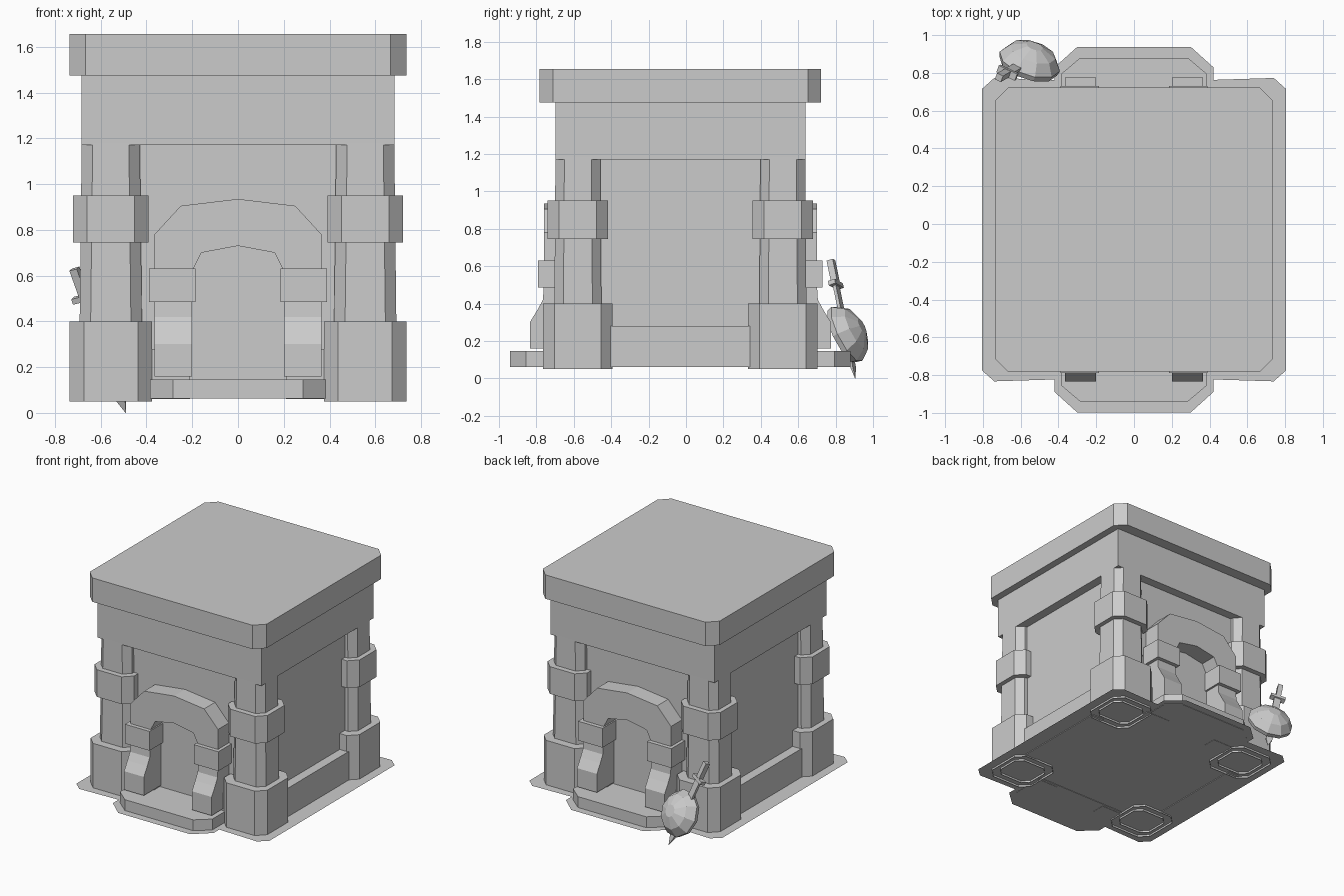
import bpy, bmesh, math
from mathutils import Vector, Matrix

if "Cube" in bpy.data.objects:
    bpy.data.objects.remove(bpy.data.objects["Cube"])

CY = -0.03  # y of the building's centre line


def loft(name, rings, bottom=True, top=True, matrix=None):
    """Skin a stack of equal-length point rings, optionally capping the ends."""
    bm = bmesh.new()
    vr = [[bm.verts.new(p) for p in r] for r in rings]
    n = len(vr[0])
    for a, b in zip(vr, vr[1:]):
        for i in range(n):
            j = (i + 1) % n
            bm.faces.new((a[i], a[j], b[j], b[i]))
    if bottom:
        bm.faces.new(vr[0][::-1])
    if top:
        bm.faces.new(vr[-1])
    bmesh.ops.recalc_face_normals(bm, faces=bm.faces)
    me = bpy.data.meshes.new(name)
    bm.to_mesh(me)
    bm.free()
    ob = bpy.data.objects.new(name, me)
    bpy.context.collection.objects.link(ob)
    if matrix:
        ob.matrix_world = matrix
    return ob


def rect(cx, cy, hx, hy, z, c=0.0):
    """Rectangle ring, with chamfered corners when c > 0."""
    if c == 0:
        pts = [(-hx, -hy), (hx, -hy), (hx, hy), (-hx, hy)]
    else:
        pts = [(-hx + c, -hy), (hx - c, -hy), (hx, -hy + c), (hx, hy - c),
               (hx - c, hy), (-hx + c, hy), (-hx, hy - c), (-hx, -hy + c)]
    return [(cx + x, cy + y, z) for x, y in pts]


def block(name, cx, cy, hx, hy, z0, z1, c=0.0, **kw):
    return loft(name, [rect(cx, cy, hx, hy, z0, c), rect(cx, cy, hx, hy, z1, c)], **kw)


# Main body: recessed walls, overhanging upper band, roof slab
block("walls", 0, CY, 0.615, 0.60, 0.065, 1.2)
block("upper_band", 0, CY, 0.683, 0.668, 1.17, 1.48)
block("roof_slab", 0, CY, 0.737, 0.752, 1.475, 1.655, 0.07)

# Thin ground plate with a tongue at front and back
half = [(0.805, 0.745), (0.74, 0.803), (0.42, 0.793), (0.42, 0.86), (0.30, 0.968)]
q = half + [(-x, v) for x, v in half[::-1]]
outline = q + [(-x, -v) for x, v in q]
loft("ground_plate", [[(x, CY + v, 0.065) for x, v in outline]], bottom=False)

# Corner pillars: open-bottomed base, tapered shaft, collar
for sx in (-1, 1):
    for sy in (-1, 1):
        px, py = sx * 0.556, CY + sy * 0.548
        block("pillar_base", px, py, 0.18, 0.186, 0.05, 0.40, 0.062, bottom=False)
        loft("pillar_shaft", [rect(px, py, 0.14, 0.128, 0.05, 0.048),
                              rect(px, py, 0.127, 0.12, 1.18, 0.048)], bottom=False)
        block("pillar_collar", px, py, 0.165, 0.162, 0.745, 0.95, 0.062)

# Side sills between the pillar bases
for sx in (-1, 1):
    block("side_sill", sx * 0.635, CY, 0.05, 0.385, 0.06, 0.28)

# Doorways, front and back
arch_half = [(0.365, 0.42), (0.365, 0.78), (0.25, 0.905)]
inner_half = [(0.16, 0.70), (0.20, 0.62), (0.20, 0.42)]
arch = (arch_half + [(0, 0.935)] + [(-x, z) for x, z in arch_half[::-1]]
        + [(-x, z) for x, z in inner_half[::-1]] + [(0, 0.73)] + inner_half)
foot = [(0.59, 0.50), (0.73, 0.50), (0.735, 0.42), (0.765, 0.365),
        (0.805, 0.30), (0.805, 0.16), (0.59, 0.16)]
step = [(0.385, 0.55), (0.385, 0.825), (0.285, 0.91)]
step = step + [(-x, v) for x, v in step[::-1]]

for s, side in ((-1, "front"), (1, "back")):
    loft(side + "_arch", [[(x, CY + s * v, z) for x, z in arch] for v in (0.59, 0.73)])
    loft(side + "_step", [[(x, CY + s * v, z) for x, v in step] for z in (0.062, 0.147)])
    for sx in (-1, 1):
        # flared arch foot, its collar and the short sill beside it
        loft(side + "_arch_foot",
             [[(sx * x, CY + s * v, z) for v, z in foot] for x in (0.20, 0.365)])
        block(side + "_arch_collar", sx * 0.287, CY + s * 0.68, 0.102, 0.08, 0.485, 0.63)
        block(side + "_sill", sx * 0.31, CY + s * 0.62, 0.10, 0.05, 0.06, 0.28)

# Round domed shield leaning on the back left corner
normal = Vector((0.27, 0.83, 0.43)).normalized()
shield_m = Matrix.Translation((-0.56, 0.835, 0.225)) @ normal.to_track_quat('Z', 'Y').to_matrix().to_4x4()
profile = [(0.16, 0.0), (0.168, 0.03), (0.125, 0.09), (0.045, 0.125)]
loft("shield", [[(r * math.cos(i * math.pi / 5), r * math.sin(i * math.pi / 5), h)
                 for i in range(10)] for r, h in profile], matrix=shield_m)

# Sword tucked behind the shield, point down
hilt, tip = Vector((-0.715, 0.775, 0.63)), Vector((-0.49, 0.905, 0.0))
zd = (tip - hilt).normalized()
xd = normal.cross(zd).normalized()
yd = zd.cross(xd)
sword_m = Matrix.Translation(hilt) @ Matrix((xd, yd, zd)).transposed().to_4x4()
length = (tip - hilt).length
block("sword_grip", 0, 0, 0.018, 0.018, 0.0, 0.14, matrix=sword_m)
block("sword_guard", 0, 0, 0.055, 0.02, 0.125, 0.15, matrix=sword_m)
loft("sword_blade", [rect(0, 0, 0.026, 0.009, 0.14), rect(0, 0, 0.024, 0.008, length - 0.07),
                     rect(0, 0, 0.001, 0.001, length)], matrix=sword_m)
